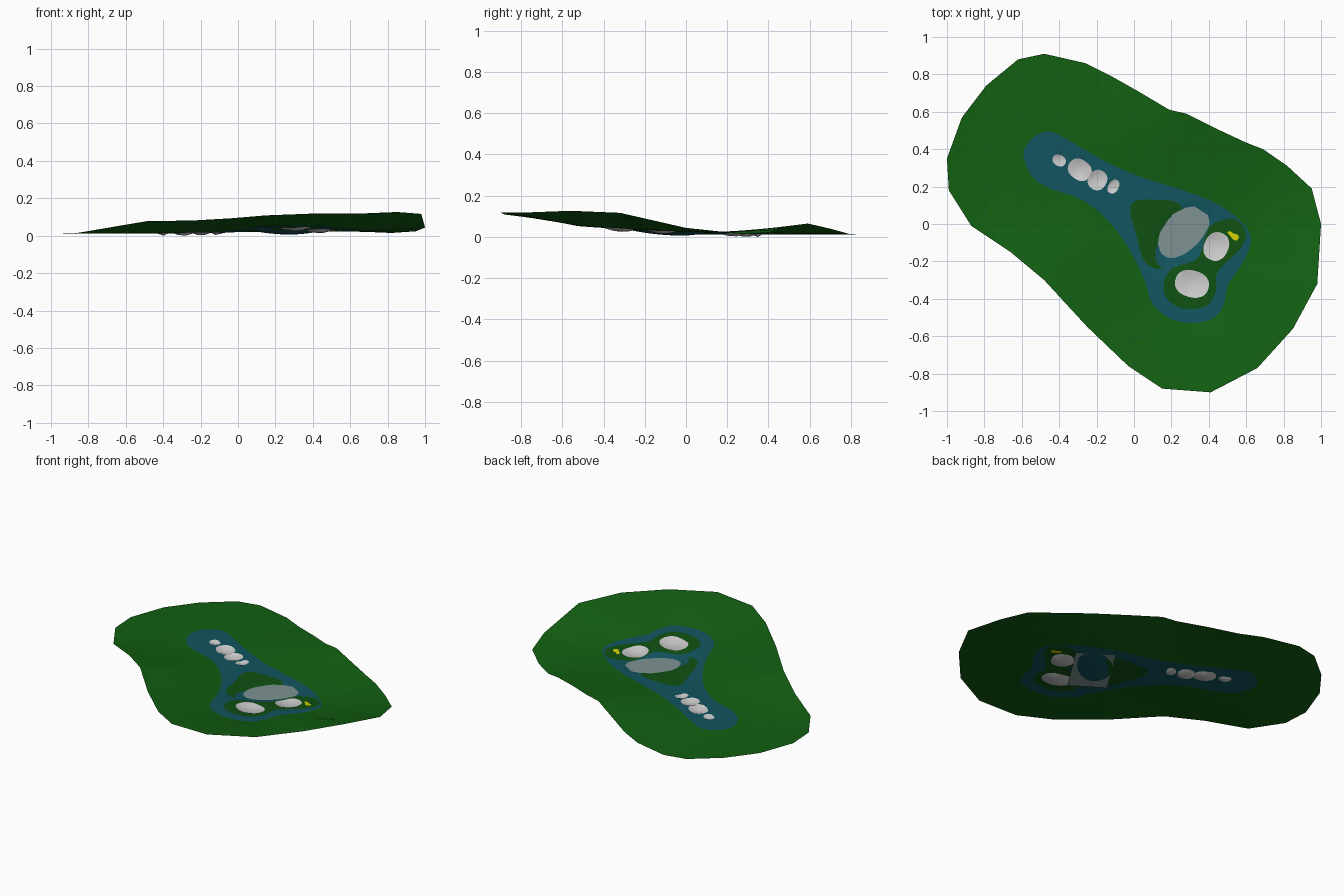
import bpy, math
from mathutils import Vector
from mathutils.geometry import delaunay_2d_cdt, intersect_point_line

if "Cube" in bpy.data.objects:
    bpy.data.objects.remove(bpy.data.objects["Cube"])

# Outer edge of the land: x, y, height
RIM = [(-1, .35, .012), (-.92, .57, .012), (-.79, .74, .012), (-.62, .88, .012),
       (-.48, .91, .012), (-.26, .86, .012), (-.12, .79, .016), (.03, .705, .04),
       (.19, .61, .062), (.28, .59, .066), (.45, .505, .052), (.6, .435, .036),
       (.69, .4, .022), (.82, .31, .016), (.95, .19, .025), (1, 0, .045),
       (.98, -.32, .118), (.85, -.56, .128), (.66, -.77, .12), (.41, -.9, .12),
       (.15, -.88, .11), (-.03, -.76, .095), (-.25, -.55, .082), (-.48, -.3, .08),
       (-.66, -.15, .05), (-.87, -.01, .014), (-.99, .18, .012)]
FAIRWAY = [(-.59, .38), (-.54, .46), (-.46, .495), (-.37, .46), (-.2, .36), (0, .265),
           (.2, .2), (.4, .13), (.53, .05), (.62, -.05), (.61, -.15), (.56, -.24),
           (.5, -.33), (.48, -.43), (.43, -.5), (.32, -.53), (.2, -.51), (.1, -.43),
           (.07, -.34), (.02, -.22), (-.06, -.08), (-.17, .05), (-.3, .14),
           (-.45, .19), (-.55, .26)]
PATCH_A = [(-.02, .06), (0, .12), (.1, .13), (.24, .11), (.26, 0), (.19, -.12),
           (.19, -.21), (.12, -.24), (.05, -.19), (.01, -.05)]
PATCH_B = [(.16, -.31), (.17, -.39), (.23, -.44), (.31, -.455), (.4, -.43), (.44, -.35),
           (.44, -.27), (.5, -.2), (.57, -.13), (.6, -.05), (.55, .02), (.49, .025),
           (.4, -.02), (.35, -.17), (.28, -.21), (.2, -.24)]
BUNKERS = [(.31, -.32, .092, .072, -15), (.44, -.12, .065, .078, -25),
           (-.4, .34, .037, .03, -30), (-.29, .29, .066, .054, -35),
           (-.195, .235, .05, .055, -30), (-.11, .2, .028, .04, -30)]
POND_CENTRE, POND_ANGLE = Vector((.25, -.085)), 52


def smooth_loop(pts, n=3):
    """Closed Catmull-Rom curve through the points."""
    out, k = [], len(pts)
    for i in range(k):
        a, b, c, d = (Vector(pts[(i + j) % k]) for j in (-1, 0, 1, 2))
        for s in range(n):
            t = s / n
            out.append(.5 * (2 * b + (c - a) * t + (2 * a - 5 * b + 4 * c - d) * t * t
                             + (3 * b - a - 3 * c + d) * t ** 3))
    return out


def oval(x, y, a, b, deg, n=24, p=.88):
    """Slightly squared oval."""
    r, out = math.radians(deg), []
    for i in range(n):
        c, s = math.cos(math.tau * i / n), math.sin(math.tau * i / n)
        u = a * math.copysign(abs(c) ** p, c)
        v = b * math.copysign(abs(s) ** p, s)
        out.append(Vector((x + u * math.cos(r) - v * math.sin(r),
                           y + u * math.sin(r) + v * math.cos(r))))
    return out


def inside(p, loop):
    hit = False
    for a, b in zip(loop, loop[1:] + loop[:1]):
        if (a[1] > p[1]) != (b[1] > p[1]):
            if p[0] < a[0] + (b[0] - a[0]) * (p[1] - a[1]) / (b[1] - a[1]):
                hit = not hit
    return hit


def nearest(p, loop):
    """Distance to a closed loop, and the interpolated last coordinate there."""
    best = (9, 0)
    for a, b in zip(loop, loop[1:] + loop[:1]):
        q, t = intersect_point_line(p, Vector(a[:2]), Vector(b[:2]))
        t = min(max(t, 0), 1)
        d = (Vector(a[:2]).lerp(Vector(b[:2]), t) - p).length
        if d < best[0]:
            best = (d, a[-1] + (b[-1] - a[-1]) * t)
    return best


rim2d = [Vector(p[:2]) for p in RIM]
fairway = smooth_loop(FAIRWAY)
patches = [smooth_loop(PATCH_A), smooth_loop(PATCH_B)]
bunkers = [oval(*b) for b in BUNKERS]
pond = oval(*POND_CENTRE, .18, .1, POND_ANGLE, 32, 1)
tee = smooth_loop([(.5, -.045), (.515, -.038), (.53, -.05), (.55, -.055), (.562, -.07),
                   (.55, -.088), (.53, -.083), (.518, -.068)], 2)


def height(p):
    z = .02 + .01 * p.x + .06 * max(0, -p.y)
    if not inside(p, fairway):
        d_in = nearest(p, fairway)[0]
        d_out, rim_z = nearest(p, RIM)
        return z + (rim_z - z) * d_in / (d_in + d_out + 1e-9)
    # pond basin
    q = p - POND_CENTRE
    a = math.radians(POND_ANGLE)
    u = q.x * math.cos(a) + q.y * math.sin(a)
    v = -q.x * math.sin(a) + q.y * math.cos(a)
    z -= .018 * max(0, 1 - (u / .24) ** 2 - (v / .135) ** 2)
    # sand hollows
    for bx, by, ba, bb, _ in BUNKERS:
        r = (p - Vector((bx, by))).length / ((ba + bb) / 2)
        z -= .016 * max(0, 1 - r * r)
    return z


# Points and constraint loops for one shared triangulation
loops = [rim2d, fairway, *patches, *bunkers, pond, tee]
pts, edges = [], []
for loop in loops:
    k = len(pts)
    pts += loop
    edges += [(k + i, k + (i + 1) % len(loop)) for i in range(len(loop))]
for i in range(-25, 26):
    for j in range(-30, 31):
        p = Vector((i * .04 + (j % 2) * .02, j * .035))
        if inside(p, rim2d) and nearest(p, RIM)[0] > .03:
            pts.append(p)
verts, _, faces, *_ = delaunay_2d_cdt(pts, edges, [], 1, 1e-5)
heights = [height(v) for v in verts]
low = min(heights)


def region(c):
    if any(inside(c, b) for b in bunkers):
        return "sand_bunkers"
    if inside(c, tee):
        return "yellow_marker"
    if inside(c, pond):
        return "pond_bed"
    if any(inside(c, p) for p in patches):
        return "inner_grass"
    return "fairway" if inside(c, fairway) else "outer_grass"


def make(name, co, polys, colour):
    me = bpy.data.meshes.new(name)
    me.from_pydata(co, [], polys)
    ob = bpy.data.objects.new(name, me)
    bpy.context.collection.objects.link(ob)
    mat = bpy.data.materials.new(name)
    mat.diffuse_color = (*colour, 1)
    mat.use_nodes = True
    mat.node_tree.nodes["Principled BSDF"].inputs["Base Color"].default_value = mat.diffuse_color
    me.materials.append(mat)
    me.shade_smooth()


# Split the triangulation into its surface parts
groups = {}
for f in faces:
    c = sum((verts[i] for i in f), Vector((0, 0))) / len(f)
    if inside(c, rim2d):
        groups.setdefault(region(c), []).append(f)
TEAL = (.006, .09, .115)
COLOURS = {"outer_grass": (.006, .115, .006), "inner_grass": (.005, .08, .006),
           "fairway": TEAL, "pond_bed": TEAL, "sand_bunkers": (1, 1, 1),
           "yellow_marker": (.65, .6, 0)}
for name, polys in groups.items():
    used = {i: n for n, i in enumerate(sorted({i for f in polys for i in f}))}
    make(name, [(*verts[i], heights[i] - low) for i in used],
         [[used[i] for i in f] for f in polys], COLOURS[name])

# Flat water sheet, corners buried under the banks
a = math.radians(57)
ax, ay = Vector((math.cos(a), math.sin(a))) * .19, Vector((-math.sin(a), math.cos(a))) * .115
make("water_sheet", [(*(POND_CENTRE + ax * s + ay * t), .019 - low)
                     for s, t in ((-1, -1), (1, -1), (1, 1), (-1, 1))],
     [(0, 1, 2, 3)], (.21, .29, .29))
